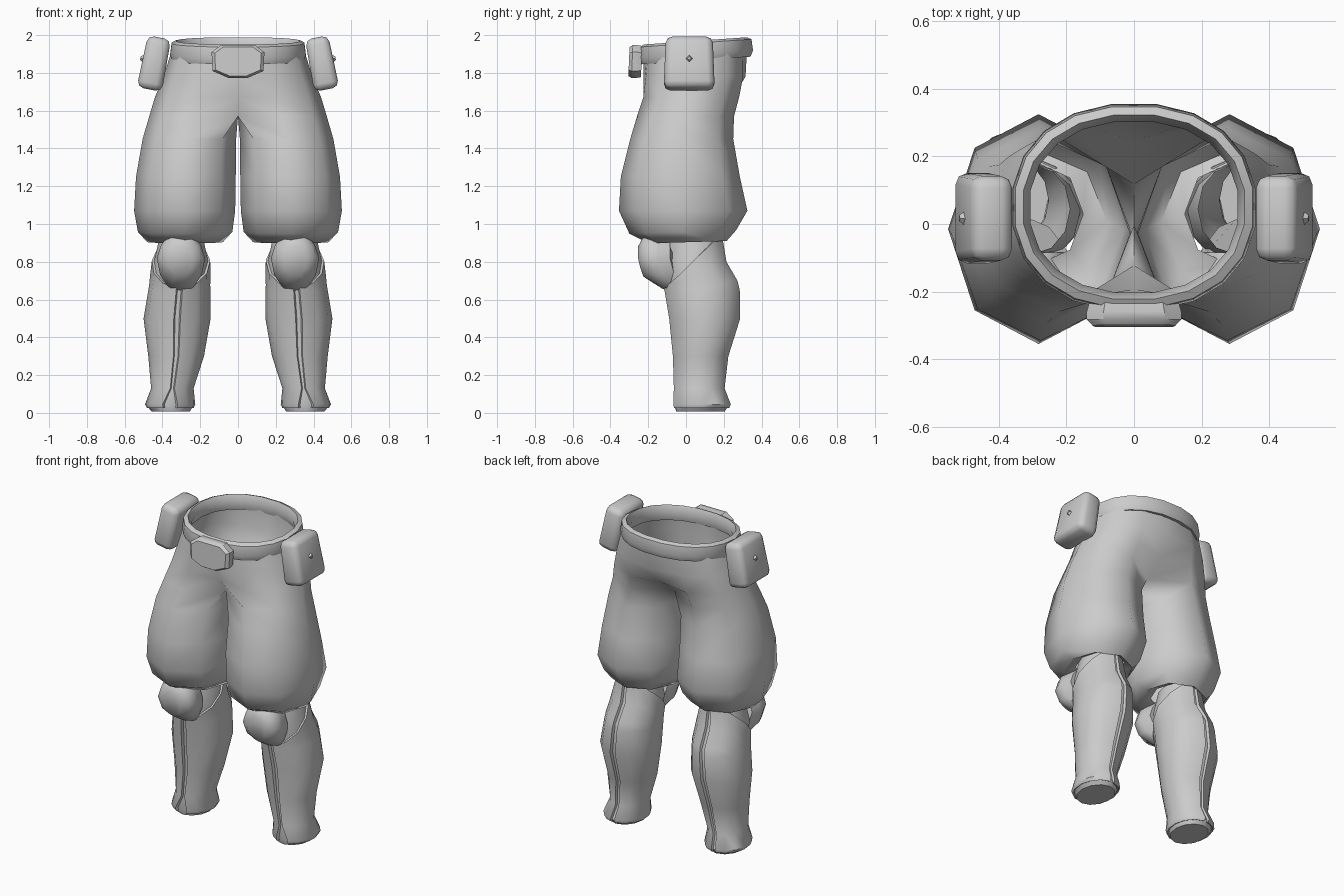
import bpy, bmesh
from math import sin, cos, pi, radians
from mathutils import Matrix, Vector

cube = bpy.data.objects.get("Cube")
if cube:
    bpy.data.objects.remove(cube)

grey = bpy.data.materials.new("light_grey")
grey.use_nodes = True
grey.diffuse_color = (0.6, 0.6, 0.6, 1)
grey.node_tree.nodes["Principled BSDF"].inputs["Base Color"].default_value = (0.6, 0.6, 0.6, 1)


def finish(name, bm, mirror=False, angle=40, thickness=0, bevel=0):
    """Turn a bmesh into a shaded object, with its modifiers applied."""
    bmesh.ops.recalc_face_normals(bm, faces=bm.faces)
    mesh = bpy.data.meshes.new(name)
    bm.to_mesh(mesh)
    bm.free()
    obj = bpy.data.objects.new(name, mesh)
    bpy.context.collection.objects.link(obj)
    mesh.materials.append(grey)
    if bevel:
        mod = obj.modifiers.new("bevel", 'BEVEL')
        mod.width, mod.segments = bevel, 2
    if thickness:
        mod = obj.modifiers.new("solidify", 'SOLIDIFY')
        mod.thickness, mod.offset = thickness, -1
    if mirror:
        obj.modifiers.new("mirror", 'MIRROR')
    bpy.ops.object.select_all(action='DESELECT')
    obj.select_set(True)
    bpy.context.view_layer.objects.active = obj
    bpy.ops.object.convert(target='MESH')
    bpy.ops.object.shade_smooth_by_angle(angle=radians(angle))
    return obj


def loft(rings, closed=True, cap_start=False, cap_end=False, loop=False):
    """Skin a list of point rings."""
    bm = bmesh.new()
    rows = [[bm.verts.new(p) for p in ring] for ring in rings]
    n = len(rows[0])
    pairs = list(zip(rows, rows[1:]))
    if loop:
        pairs.append((rows[-1], rows[0]))
    for a, b in pairs:
        for i in range(n if closed else n - 1):
            j = (i + 1) % n
            bm.faces.new((a[i], a[j], b[j], b[i]))
    if cap_start:
        bm.faces.new(rows[0][::-1])
    if cap_end:
        bm.faces.new(rows[-1])
    return bm


def spow(v, e):
    return (abs(v) ** e) * (1 if v >= 0 else -1)


# Trousers: z, inner x, outer x, front y, back y, leg blend, centre half depth
trouser_rings = [
    (1.93, 0, .345, -.225, .325, 0, .275),
    (1.78, 0, .395, -.235, .325, .1, .27),
    (1.67, 0, .44, -.235, .29, .45, .22),
    (1.57, 0, .47, -.26, .255, .85, .12),
    (1.45, .01, .505, -.295, .25, 1, 0),
    (1.25, .012, .54, -.345, .285, 1, 0),
    (1.07, .015, .55, -.355, .325, 1, 0),
    (.96, .03, .53, -.30, .265, 1, 0),
    (.905, .08, .48, -.20, .215, 1, 0),
    (.93, .15, .42, -.12, .18, 1, 0),
]


def trouser_ring(z, x0, x1, yf, yb, k, depth):
    cx, cy, ry = k * (x0 + x1) / 2, (yf + yb) / 2, (yb - yf) / 2
    pts = []
    for i in (0, 1, 2, 3, 4, -3, -2, -1):
        a = radians(i * (30 + 15 * k))
        x, y = cx + (x1 - cx) * cos(a), cy + ry * spow(sin(a), .7 + .3 * k)
        if k < 1 and abs(i) > 2:
            x, y = 0, cy + (0 if i == 4 else depth if i > 0 else -depth)
        tilt = .07 * y if z > 1.9 else .03 * (y - .05) if z < 1 else 0
        pts.append((x, y, z + tilt))
    return pts


bm = loft([trouser_ring(*r) for r in trouser_rings])
inner = [f for f in bm.faces if all(v.co.x < 1e-4 for v in f.verts)]
bmesh.ops.delete(bm, geom=inner, context='FACES')
finish("trousers", bm, mirror=True, angle=75)

# Lower leg outline: z, inner x, outer x, front y, back y
leg_profile = [
    (0, .25, .46, -.06, .21), (.04, .225, .495, -.075, .24), (.13, .235, .46, -.065, .205),
    (.3, .18, .475, -.07, .225), (.5, .145, .5, -.09, .288), (.68, .147, .47, -.12, .285),
    (.8, .145, .458, -.13, .215), (.95, .18, .42, -.1, .19),
]


def leg_point(z, a, scale=1):
    lo, hi = next(((p, q) for p, q in zip(leg_profile, leg_profile[1:]) if z <= q[0]),
                  leg_profile[-2:])
    t = (z - lo[0]) / (hi[0] - lo[0])
    x0, x1, yf, yb = [p + (q - p) * t for p, q in zip(lo[1:], hi[1:])]
    return ((x0 + x1) / 2 + scale * (x1 - x0) / 2 * cos(a),
            (yf + yb) / 2 + scale * (yb - yf) / 2 * sin(a), z)


# Legs under the shin guards, closed at the sole
rings = [[leg_point(z, 2 * pi * i / 12, .92) for i in range(12)]
         for z in (.008, .04, .13, .3, .5, .68, .8, .95)]
finish("lower_legs", loft(rings, cap_start=True), mirror=True)


# Shin guards: two shells with narrow seams at front and back, tops cut on a slant
def guard_ring(z, side):
    pts = []
    for i in range(7):
        gap = .3 if z < .06 else .1
        a = -pi / 2 + gap + (pi - gap - .1) * i / 6
        if side < 0:
            a = pi - a
        level = .65 + (z - .65) * (.04 + .96 * min(1, .55 * (sin(a) + 1))) if z > .65 else z
        pts.append(leg_point(level, a))
    return pts


for name, side in (("outer_shin_guards", 1), ("inner_shin_guards", -1)):
    rings = [guard_ring(z, side) for z in (.025, .045, .13, .3, .5, .65, .7, .8, .93)]
    bm = loft(rings, closed=False)
    finish(name, bm, mirror=True, thickness=.018, angle=50)

# Knee pads: domed shields that lean back towards the lower tip
half = [(0, .955), (.055, .95), (.105, .89), (.128, .82), (.11, .73), (.06, .655)]
outline = half + [(0, .632)] + [(-x, z) for x, z in half[:0:-1]]


def pad_ring(scale, push):
    pts = []
    for x, z in outline:
        z = .81 + (z - .81) * scale
        lean = .35 * max(0, .8 - z) + 1.6 * max(0, .72 - z) * .5
        pts.append((.302 + x * scale, -.145 + lean - push, z))
    return pts


pad = loft([pad_ring(s, p) for s, p in ((.85, -.06), (.97, .0), (1, .035), (.86, .08), (.5, .108))],
           cap_start=True, cap_end=True)
finish("knee_pads", pad, mirror=True, angle=50)

# Belt: a bulging band around the tilted waist
section = [(-.045, .01), (-.025, .052), (0, .04), (.008, -.02), (-.005, -.052), (-.03, -.045)]
rings = []
for i in range(20):
    a = 2 * pi * (i + .5) / 20
    ring = []
    for dr, dz in section:
        x = (.355 + dr) * spow(cos(a), .9)
        y = .05 + (.3 + dr) * spow(sin(a), .9)
        ring.append((x, y, 1.914 + .07 * y + dz))
    rings.append(ring)
finish("belt", loft(rings, loop=True), angle=50)

# Buckle: eight-sided plate with a chamfered face
half = [(.09, 1.947), (.14, 1.91), (.135, 1.81), (.05, 1.773)]
outline = half + [(-x, z) for x, z in half[::-1]]
rings = [[(x * s, y - .04 * (1.86 - z), 1.86 + (z - 1.86) * s) for x, z in outline]
         for s, y in ((.95, -.235), (1, -.262), (1, -.285), (.88, -.302))]
finish("belt_buckle", loft(rings, cap_start=True, cap_end=True), angle=35)

# Hip pouches: tilted rounded boxes, a little wider at the bottom
bm = bmesh.new()
bmesh.ops.create_cube(bm, size=1)
for v in bm.verts:
    wide = 1 if v.co.z < 0 else .92
    v.co = Vector((v.co.x * .135 * wide, v.co.y * .27 * wide, v.co.z * .28))
bm.transform(Matrix.Translation((.443, .017, 1.85)) @ Matrix.Rotation(radians(-11), 4, 'Y'))
finish("hip_pouches", bm, mirror=True, bevel=.035, angle=50)

# Pouch studs
bm = bmesh.new()
bmesh.ops.create_cone(bm, cap_ends=True, segments=4, radius1=.03, radius2=.01, depth=.03)
bm.transform(Matrix.Translation((.502, .017, 1.875)) @ Matrix.Rotation(radians(79), 4, 'Y'))
finish("pouch_studs", bm, mirror=True)
